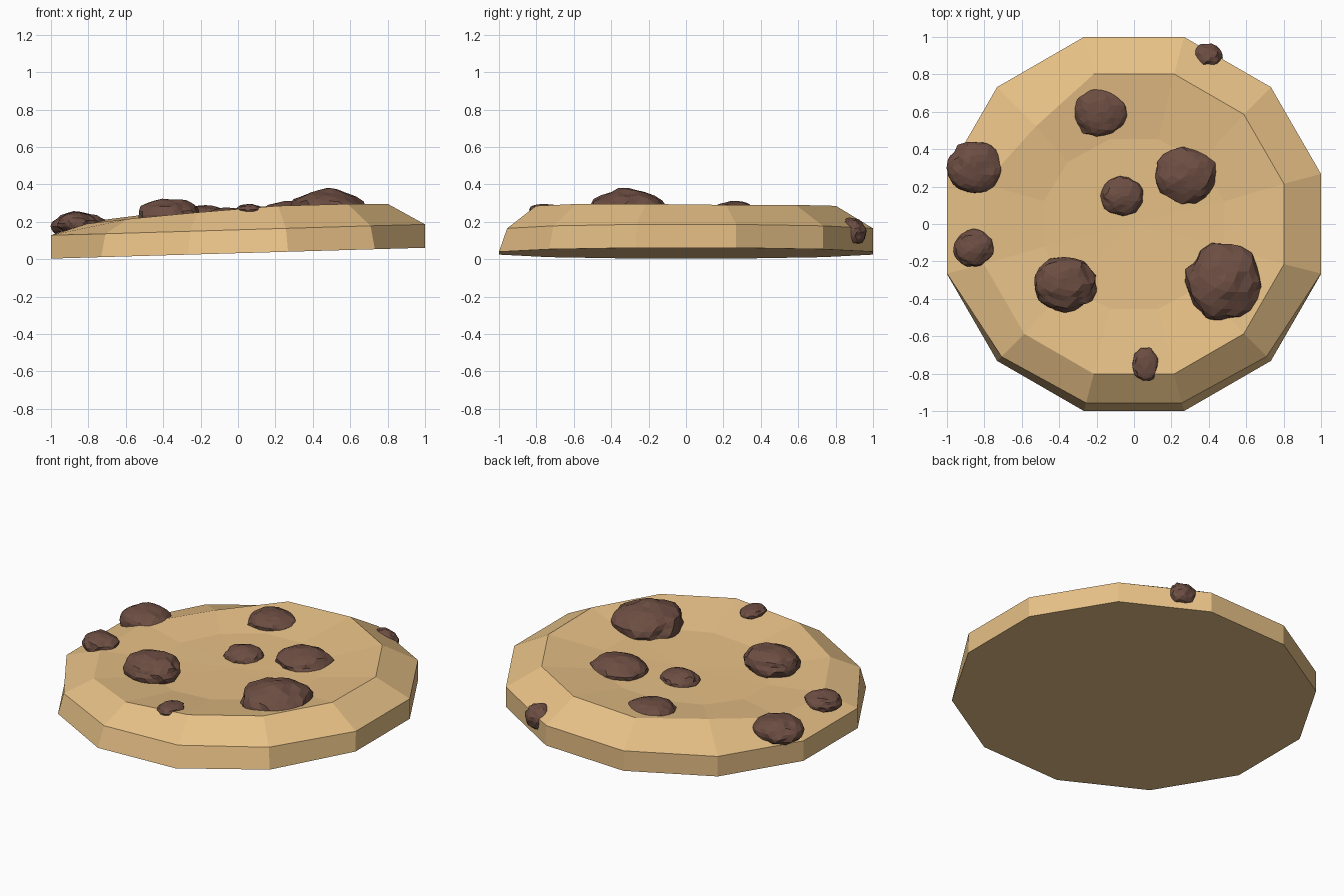
import bpy, bmesh, math, random
from mathutils import Vector, noise

if "Cube" in bpy.data.objects:
    bpy.data.objects.remove(bpy.data.objects["Cube"])

random.seed(4)

def material(name, col):
    m = bpy.data.materials.new(name)
    m.diffuse_color = (*col, 1)
    m.use_nodes = True
    m.node_tree.nodes["Principled BSDF"].inputs["Base Color"].default_value = m.diffuse_color
    return m

dough = material("dough", (0.80, 0.53, 0.24))
chocolate = material("chocolate", (0.15, 0.075, 0.055))

def finish(bm, name, mat):
    bmesh.ops.recalc_face_normals(bm, faces=bm.faces)
    me = bpy.data.meshes.new(name)
    bm.to_mesh(me)
    bm.free()
    ob = bpy.data.objects.new(name, me)
    bpy.context.collection.objects.link(ob)
    me.materials.append(mat)
    return ob

# Cookie: 12-sided rings, base tilted along x, rim lower on the left
def angle(i):
    return math.radians(15 + 30 * i)

rim_z = [.29, .29, .285, .265, .235, .20, .19, .215, .25, .285, .295, .295]
inner_z = [.24, .24, .23, .22, .205, .195, .19, .195, .21, .225, .235, .24]
bm = bmesh.new()
rings = [[], [], [], []]
for i in range(12):
    c, s = math.cos(angle(i)), math.sin(angle(i))
    x, y = 1.035 * c, 1.035 * s
    base = 0.032 + 0.029 * x
    rings[0].append(bm.verts.new((x, y, base)))
    k = 1 - 0.045 * max(0, -s)
    rings[1].append(bm.verts.new((x * k if abs(c) < .9 else x, y * k, base + 0.125)))
    r = (0.74 if i == 4 else 0.83)
    rings[2].append(bm.verts.new((r * c, r * s, rim_z[i])))
    rings[3].append(bm.verts.new((0.50 * c, 0.47 * s, inner_z[i])))
for a, b in zip(rings, rings[1:]):
    for i in range(12):
        j = (i + 1) % 12
        bm.faces.new((a[i], a[j], b[j], b[i]))
bm.faces.new(rings[0][::-1])
centre = bm.verts.new((0, 0, 0.215))
for i in range(12):
    bm.faces.new((rings[3][i], rings[3][(i + 1) % 12], centre))
finish(bm, "cookie", dough)

# Chocolate chips: x, y, z, then half sizes
chips = [
    (.48, -.31, .25, .205, .21, .125), (.28, .26, .23, .165, .15, .08),
    (-.18, .60, .225, .145, .13, .065), (-.06, .15, .215, .115, .105, .06),
    (-.37, -.32, .235, .17, .145, .09), (-.85, .30, .175, .145, .14, .08),
    (-.86, -.13, .19, .105, .10, .06), (.06, -.75, .265, .07, .09, .03),
    (.385, .89, .145, .09, .075, .075),
]
for n, (x, y, z, rx, ry, rz) in enumerate(chips, 1):
    bm = bmesh.new()
    bmesh.ops.create_icosphere(bm, subdivisions=3, radius=1)
    off = Vector((n * 7.3, n * 3.1, n))
    for v in bm.verts:
        f = 1 + 0.13 * noise.noise(v.co * 2.2 + off) + random.uniform(-.03, .03)
        v.co = Vector((x + rx * v.co.x * f, y + ry * v.co.y * f, z + rz * v.co.z * f))
    finish(bm, f"chocolate_chip_{n}", chocolate)
